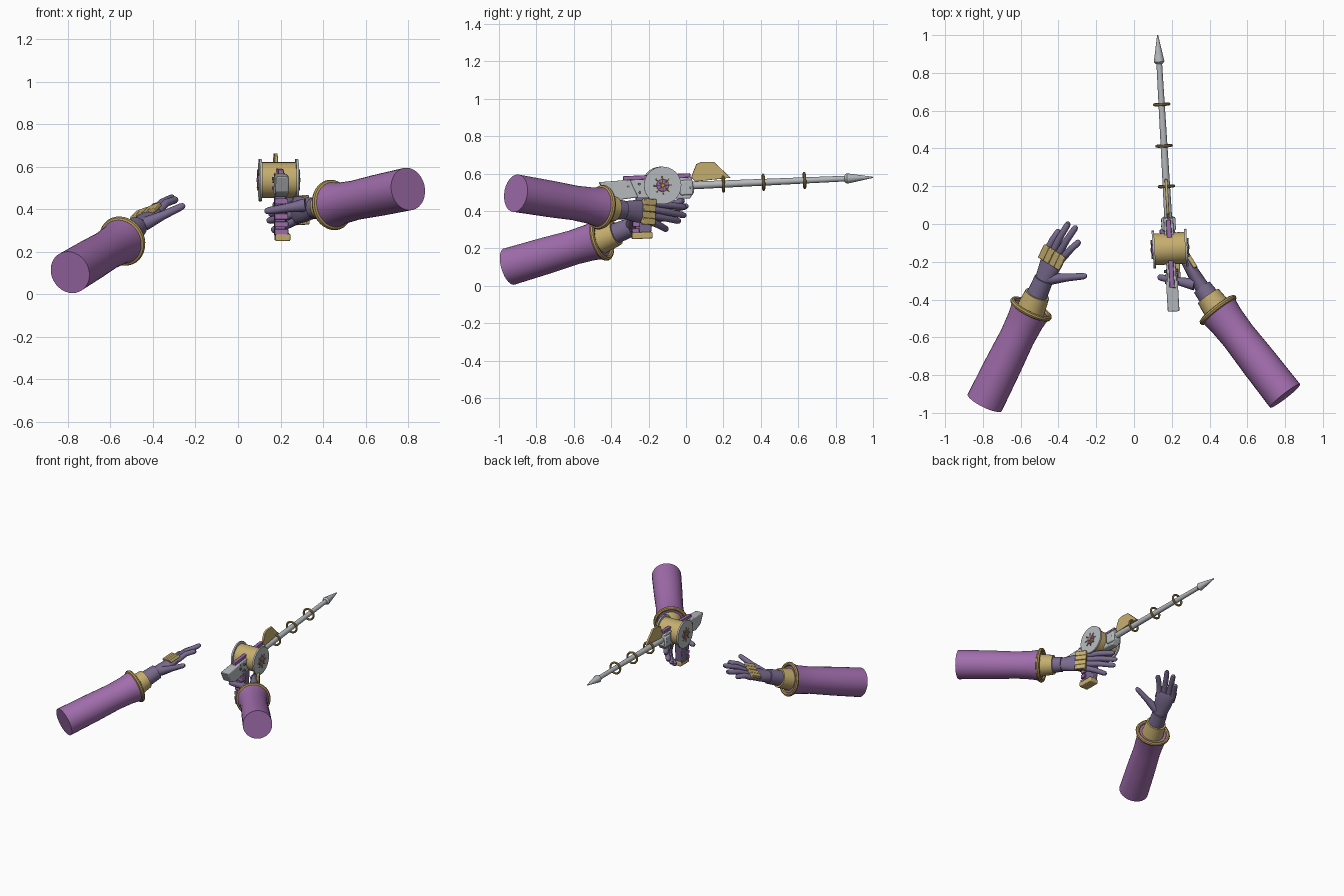
import bpy, bmesh, math
from mathutils import Vector as V, Matrix

if "Cube" in bpy.data.objects:
    bpy.data.objects.remove(bpy.data.objects["Cube"])


def material(name, rgb):
    m = bpy.data.materials.new(name)
    m.use_nodes = True
    m.diffuse_color = (*rgb, 1)
    m.node_tree.nodes["Principled BSDF"].inputs["Base Color"].default_value = (*rgb, 1)
    return m


PURPLE = material("purple cloth", (.36, .155, .42))
GLOVE = material("slate violet", (.19, .145, .27))
GOLD = material("gold", (.56, .42, .155))
BRONZE = material("dark gold", (.44, .31, .10))
STEEL = material("steel", (.48, .50, .52))
DARK = material("dark steel", (.2, .2, .24))


def finish(name, bm, mat, matrix=None, bevel=0):
    bmesh.ops.recalc_face_normals(bm, faces=bm.faces)
    me = bpy.data.meshes.new(name)
    bm.to_mesh(me)
    bm.free()
    me.materials.append(mat)
    ob = bpy.data.objects.new(name, me)
    bpy.context.collection.objects.link(ob)
    if matrix:
        ob.matrix_world = matrix
    if bevel:
        mod = ob.modifiers.new("soft edges", "BEVEL")
        mod.width, mod.segments = bevel, 2
    bpy.ops.object.select_all(action="DESELECT")
    ob.select_set(True)
    bpy.context.view_layer.objects.active = ob
    bpy.ops.object.shade_smooth_by_angle(angle=math.radians(35))
    return ob


def tube(name, pts, radii, mat, side=(0, 0, 1), sides=20, matrix=None):
    """Loft elliptical rings along a path; a radius may be (along side, across)."""
    bm, pts, rings = bmesh.new(), [V(p) for p in pts], []
    for i, (p, r) in enumerate(zip(pts, radii)):
        a, b = r if isinstance(r, tuple) else (r, r)
        t = (pts[min(i + 1, len(pts) - 1)] - pts[max(i - 1, 0)]).normalized()
        s = V(side)
        s = (s - t * s.dot(t)).normalized()
        n = t.cross(s)
        angles = [math.tau * k / sides for k in range(sides)]
        rings.append([bm.verts.new(p + s * a * math.cos(q) + n * b * math.sin(q)) for q in angles])
    for r0, r1 in zip(rings, rings[1:]):
        for k in range(sides):
            j = (k + 1) % sides
            bm.faces.new((r0[k], r0[j], r1[j], r1[k]))
    bm.faces.new(rings[0])
    bm.faces.new(rings[-1])
    return finish(name, bm, mat, matrix)


def box(name, center, size, mat, matrix=None, bevel=.003):
    bm = bmesh.new()
    bmesh.ops.create_cube(bm, size=1)
    bmesh.ops.transform(bm, verts=bm.verts, matrix=Matrix.Translation(center) @ Matrix.Diagonal((*size, 1)))
    return finish(name, bm, mat, matrix, bevel)


def plate(name, profile, width, mat, matrix, bevel=0):
    """Extrude a side profile of (y, z) points evenly about x = 0."""
    bm = bmesh.new()
    face = bm.faces.new([bm.verts.new((-width / 2, y, z)) for y, z in profile])
    new = bmesh.ops.extrude_face_region(bm, geom=[face])["geom"]
    bmesh.ops.translate(bm, verts=[g for g in new if isinstance(g, bmesh.types.BMVert)], vec=(width, 0, 0))
    return finish(name, bm, mat, matrix, bevel)


def ring(name, center, axis, major, minor, mat, matrix=None):
    bm, n, m = bmesh.new(), 32, 8
    rot = V((0, 0, 1)).rotation_difference(V(axis)).to_matrix()
    grid = []
    for i in range(n):
        a = math.tau * i / n
        row = []
        for k in range(m):
            b = math.tau * k / m
            r = major + minor * math.cos(b)
            row.append(bm.verts.new(V(center) + rot @ V((r * math.cos(a), r * math.sin(a), minor * math.sin(b)))))
        grid.append(row)
    for i in range(n):
        for k in range(m):
            i2, k2 = (i + 1) % n, (k + 1) % m
            bm.faces.new((grid[i][k], grid[i2][k], grid[i2][k2], grid[i][k2]))
    return finish(name, bm, mat, matrix)


def arm(which, end, cuff, wrist, knuckle, back, tips, thumb):
    end, cuff, wrist, knuckle = map(V, (end, cuff, wrist, knuckle))
    d = (cuff - end).normalized()
    h = (knuckle - wrist).normalized()
    n = V(back)
    n = (n - h * n.dot(h)).normalized()
    s = h.cross(n) if which == "right" else n.cross(h)  # towards the thumb

    # sleeve, trim and cuff
    tube(which + "_sleeve", [end.lerp(cuff, f) for f in (0, .4, .7, .88, 1)],
         [.101, .098, .093, .098, .108], PURPLE, sides=32)
    ring(which + "_sleeve_trim", cuff, d, .106, .014, BRONZE)
    w = (wrist - cuff).normalized()
    tube(which + "_cuff", [cuff - w * .02, cuff + w * .05, cuff + w * .09], [.078, .071, .067], GOLD, sides=24)

    # glove
    tube(which + "_glove_wrist", [cuff + w * .07, wrist], [.056, .051], GLOVE)
    palm = [wrist - w * .03, wrist, wrist.lerp(knuckle, .5), knuckle, knuckle + h * .02]
    tube(which + "_palm", palm, [(.044, .042), (.047, .039), (.06, .034), (.065, .028), (.056, .02)], GLOVE, s)
    for i, tip in enumerate(tips):
        name = which + "_" + ("index", "middle", "ring", "little")[i] + "_finger"
        off = (.048, .017, -.017, -.048)[i]
        base, tip = knuckle + s * off, V(tip)
        path = [base, base.lerp(tip, .5) + n * .012, base.lerp(tip, .9), base.lerp(tip, .97), tip]
        tube(name, path, [.02, .0185, .017, .013, .005], GLOVE, s, 12)
        # segmented knuckle guard
        m = Matrix((s, h, n)).transposed().to_4x4()
        m.translation = knuckle + s * off * 1.08 - h * .02 + n * .025
        box(which + "_knuckle_guard_" + str(i + 1), (0, 0, 0), (.035, .08, .022), GOLD, m, .004)
    root, tip = V(thumb[0]), V(thumb[1])
    tube(which + "_thumb", [root, root.lerp(tip, .45), root.lerp(tip, .9), root.lerp(tip, .97), tip],
         [.032, .021, .017, .013, .006], GLOVE, sides=12)


arm("right", (-.79, -.945, .103), (-.545, -.45, .25), (-.477, -.29, .315), (-.415, -.155, .375),
    (-.45, -.2, .87),
    [(-.288, -.09, .45), (-.305, -.01, .46), (-.345, .01, .43), (-.395, -.03, .39)],
    [(-.44, -.29, .33), (-.25, -.275, .42)])
arm("left", (.80, -.91, .495), (.445, -.455, .42), (.36, -.335, .405), (.275, -.195, .395),
    (.85, .5, 0),
    [(.17, 0, .42), (.15, 0, .375), (.14, -.03, .345), (.16, -.1, .30)],
    [(.32, -.32, .42), (.125, -.28, .39)])

# spear launcher frame: local y runs along the shaft
y = V((-.058, 1, .045)).normalized()
x = y.cross(V((0, 0, 1))).normalized()
G = Matrix((x, y, x.cross(y))).transposed().to_4x4()
G.translation = (.183, 0, .535)

# body and stock
plate("stock", [(-.465, .04), (-.3, .045), (-.26, -.05), (-.37, -.06), (-.43, -.035)], .062, STEEL, G, .006)
plate("receiver", [(-.34, .045), (.03, .045), (.042, -.035), (.015, -.07), (-.3, -.05)], .05, STEEL, G, .005)
box("front_block", (0, 0, -.01), (.075, .07, .08), STEEL, G, .008)
box("top_rail", (0, -.155, .055), (.026, .36, .022), PURPLE, G)
for i, (sy, sz) in enumerate([(-.31, .01), (-.25, .02), (-.25, -.025), (.02, -.01)]):
    tube("bolt_" + str(i + 1), [(-.038, sy, sz), (.038, sy, sz)], [.007, .007], DARK, sides=10, matrix=G)

# reel drum with side discs and spoked wheels
DY, DZ = -.13, .008
tube("reel_drum", [(-.082, DY, DZ), (.082, DY, DZ)], [.084] * 2, GOLD, sides=32, matrix=G)
for sgn, label in ((-1, "right"), (1, "left")):
    def across(a, b):
        return [(sgn * a, DY, DZ), (sgn * b, DY, DZ)]
    tube(label + "_reel_disc", across(.08, .092), [.1, .1], STEEL, sides=32, matrix=G)
    tube(label + "_reel_hub", across(.09, .098), [.034, .032], PURPLE, sides=20, matrix=G)
    tube(label + "_hub_cap", across(.095, .103), [.011, .009], BRONZE, sides=12, matrix=G)
    for k in range(4):
        a = math.pi * k / 4
        e = V((0, math.cos(a), math.sin(a))) * .05
        c = V((sgn * .097, DY, DZ))
        tube(label + "_reel_spoke_" + str(k + 1), [c - e, c + e], [.0035] * 2, BRONZE, (1, 0, 0), 8, G)

# sighting fin
plate("fin", [(.03, .045), (.06, .113), (.09, .124), (.155, .121), (.24, .032), (.05, .02)], .015, GOLD, G, .002)

# spear and guide rings
tube("spear_shaft", [(0, 0, 0), (0, .86, 0)], [.021, .015], STEEL, sides=16, matrix=G)
tube("spear_head", [(0, .85, 0), (0, .862, 0), (0, 1.002, 0)], [.018, .028, .003], STEEL, sides=12, matrix=G)
for i, gy in enumerate((.2, .415, .635)):
    ring("guide_ring_" + str(i + 1), (0, gy, 0), (0, 1, 0), .039, .0075, BRONZE, G)

# ridged grip with a gold foot
plate("grip", [(-.27, -.04), (-.17, -.04), (-.20, -.25), (-.285, -.25)], .05, GLOVE, G, .006)
for i in range(5):
    box("grip_ridge_" + str(i + 1), (.005, -.262 - .005 * i, -.085 - .036 * i), (.064, .04, .027), PURPLE, G)
box("grip_foot", (.012, -.248, -.255), (.07, .11, .035), GOLD, G, .006)
